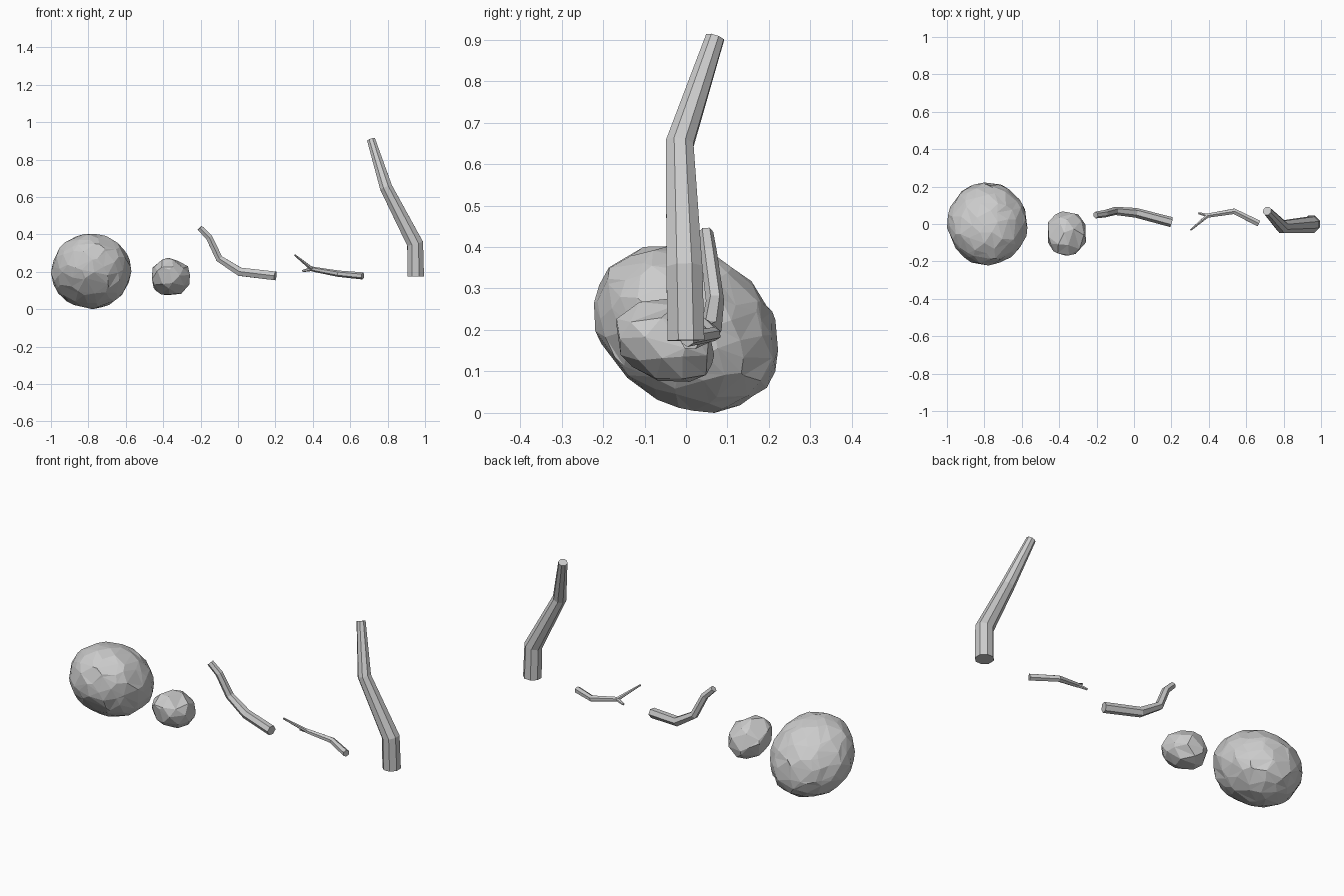
import bpy, bmesh, math, random
from mathutils import Vector

cube = bpy.data.objects.get("Cube")
if cube:
    bpy.data.objects.remove(cube)

# One plain grey for everything
grey = bpy.data.materials.new("plain_grey")
grey.use_nodes = True
grey.diffuse_color = (0.6, 0.6, 0.6, 1)
grey.node_tree.nodes["Principled BSDF"].inputs["Base Color"].default_value = (0.6, 0.6, 0.6, 1)


def finish(name, bm):
    bmesh.ops.recalc_face_normals(bm, faces=bm.faces)
    mesh = bpy.data.meshes.new(name)
    bm.to_mesh(mesh)
    bm.free()
    mesh.materials.append(grey)
    obj = bpy.data.objects.new(name, mesh)
    bpy.context.collection.objects.link(obj)
    return obj


def rock(name, low, high, level, rough, lean, seed):
    """Chipped, leaning ball fitted to the box from low to high."""
    rng = random.Random(seed)
    bm = bmesh.new()
    bmesh.ops.create_icosphere(bm, subdivisions=level, radius=1)
    for v in bm.verts:
        shift = Vector([rng.uniform(-1, 1) for _ in range(3)])
        v.co = (v.co + shift * rough).normalized() * rng.uniform(1 - rough * 0.3, 1)
        v.co.z -= lean * v.co.y
    for i in range(3):
        small = min(v.co[i] for v in bm.verts)
        size = max(v.co[i] for v in bm.verts) - small
        for v in bm.verts:
            v.co[i] = low[i] + (v.co[i] - small) / size * (high[i] - low[i])
    return finish(name, bm)


def branch(bm, points, radii, sides, up):
    """Tapered, closed faceted tube through the points."""
    pts = [Vector(p) for p in points]
    rings = []
    for i, p in enumerate(pts):
        before = (p - pts[i - 1]).normalized() if i else Vector()
        after = (pts[i + 1] - p).normalized() if i < len(pts) - 1 else Vector()
        along = (before + after).normalized()
        across = along.cross(Vector(up)).normalized()
        other = across.cross(along)
        ring = []
        for k in range(sides):
            a = math.tau * (k + 0.5) / sides
            ring.append(bm.verts.new(p + radii[i] * (math.cos(a) * across + math.sin(a) * other)))
        rings.append(ring)
    for a, b in zip(rings, rings[1:]):
        for k in range(sides):
            n = (k + 1) % sides
            bm.faces.new((a[k], a[n], b[n], b[k]))
    bm.faces.new(rings[0])
    bm.faces.new(rings[-1])


# Rocks
rock("large_rock", (-1, -0.222, 0), (-0.57, 0.222, 0.402), 3, 0.13, 0.22, 4)
rock("small_rock", (-0.46, -0.168, 0.075), (-0.257, 0.068, 0.275), 2, 0.2, 0.2, 7)

# Bent stick
bm = bmesh.new()
branch(bm, [(0.2, 0.01, 0.178), (0.01, 0.06, 0.2), (-0.1, 0.07, 0.27),
            (-0.155, 0.055, 0.385), (-0.205, 0.048, 0.435)],
       [0.027, 0.026, 0.022, 0.02, 0.018], 6, (0, 1, 0))
finish("bent_stick", bm)

# Forked twig with two thin tips
bm = bmesh.new()
fork = (0.395, 0.045, 0.215)
branch(bm, [(0.667, 0.003, 0.178), (0.535, 0.068, 0.19), fork], [0.019, 0.017, 0.013], 6, (0, 0, 1))
branch(bm, [fork, (0.303, -0.032, 0.29)], [0.011, 0.005], 6, (0, 0, 1))
branch(bm, [fork, (0.345, 0.058, 0.204)], [0.011, 0.006], 6, (0, 0, 1))
finish("forked_twig", bm)

# Tall branch
bm = bmesh.new()
branch(bm, [(0.95, 0, 0.175), (0.947, -0.004, 0.35), (0.792, -0.015, 0.65), (0.712, 0.07, 0.905)],
       [0.048, 0.047, 0.036, 0.024], 8, (0, 1, 0))
finish("tall_branch", bm)
